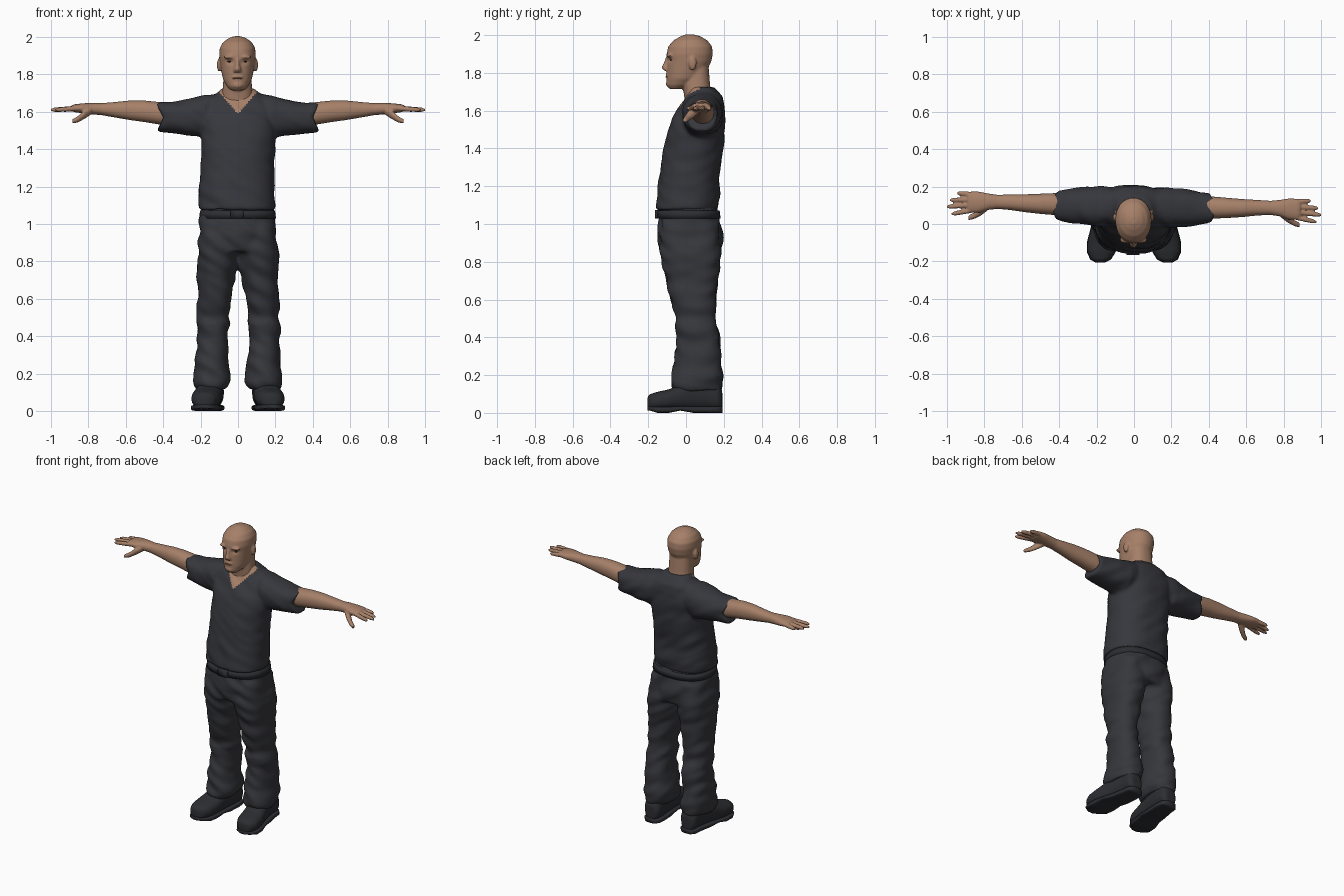
import bpy, bmesh, math
from mathutils import Vector, noise

cube = bpy.data.objects.get("Cube")
if cube:
    bpy.data.objects.remove(cube, do_unlink=True)


def material(name, r, g, b):
    m = bpy.data.materials.new(name)
    m.use_nodes = True
    m.diffuse_color = (r, g, b, 1)
    m.node_tree.nodes["Principled BSDF"].inputs["Base Color"].default_value = (r, g, b, 1)
    return m


SKIN = material("skin", .38, .215, .14)
LIP = material("lip_brown", .25, .13, .085)
EYE = material("eye_dark", .02, .016, .015)
SHIRT = material("shirt_charcoal", .037, .038, .046)
DENIM = material("trouser_charcoal", .037, .038, .045)
BELT = material("belt_dark", .026, .027, .032)
SHOE = material("shoe_dark", .026, .027, .031)


def loft(bm, axis, rings, side=1, power=2.3, n=32):
    """Skin rounded sections; a ring is (position, a_min, a_max, b_min, b_max)."""
    loops = []
    for t, a0, a1, b0, b1 in rings:
        loop = []
        for i in range(n):
            c, s = math.cos(math.tau * i / n), math.sin(math.tau * i / n)
            a = (a0 + a1) / 2 + (a1 - a0) / 2 * math.copysign(abs(c) ** (2 / power), c)
            b = (b0 + b1) / 2 + (b1 - b0) / 2 * math.copysign(abs(s) ** (2 / power), s)
            x, y, z = {"x": (t, a, b), "y": (a, t, b), "z": (a, b, t)}[axis]
            loop.append(bm.verts.new((x * side, y, z)))
        loops.append(loop)
    faces = [bm.faces.new((p[i], p[(i + 1) % n], q[(i + 1) % n], q[i]))
             for p, q in zip(loops, loops[1:]) for i in range(n)]
    faces += [bm.faces.new(loops[0]), bm.faces.new(loops[-1])]
    bmesh.ops.recalc_face_normals(bm, faces=faces)


def ball(bm, center, radii):
    made = bmesh.ops.create_uvsphere(bm, u_segments=20, v_segments=12, radius=1)
    for v in made["verts"]:
        v.co = Vector(center) + Vector(a * b for a, b in zip(v.co, radii))


def finish(name, bm, *mats):
    mesh = bpy.data.meshes.new(name)
    bm.to_mesh(mesh)
    bm.free()
    for m in mats:
        mesh.materials.append(m)
    mesh.shade_smooth()
    obj = bpy.data.objects.new(name, mesh)
    bpy.context.collection.objects.link(obj)
    return obj


def fuse(name, bm, voxel, rounds, *mats, move=None, wrinkle=0):
    """Blend overlapping pieces into one skin, then relax and adjust it."""
    obj = finish(name, bm)
    rem = obj.modifiers.new("blend", "REMESH")
    rem.mode, rem.voxel_size = "VOXEL", voxel
    smooth = obj.modifiers.new("relax", "SMOOTH")
    smooth.factor, smooth.iterations = .5, rounds
    bpy.context.view_layer.update()
    mesh = bpy.data.meshes.new_from_object(obj.evaluated_get(bpy.context.evaluated_depsgraph_get()))
    obj.modifiers.clear()
    obj.data = mesh
    mesh.materials.clear()
    for m in mats:
        mesh.materials.append(m)
    normals = [v.normal.copy() for v in mesh.vertices]
    for v, nrm in zip(mesh.vertices, normals):
        p = v.co.copy()
        if wrinkle:
            v.co += nrm * wrinkle * noise.noise(Vector((p.x * 7, p.y * 7, p.z * 16 + p.x * 9)))
        if move:
            v.co += Vector(move(p))
    mesh.shade_smooth()
    return obj


def arm_sway(p):
    return (0, .008 - .022 * p.x if abs(p.x) > .3 else -.022 * p.x, 0)


# Shirt: torso and both sleeves, with a V-shaped neck opening
bm = bmesh.new()
loft(bm, "z", [(1.075, -.21, .2, -.16, .17), (1.14, -.213, .2, -.155, .178),
               (1.22, -.207, .197, -.145, .175), (1.34, -.197, .192, -.13, .188),
               (1.46, -.2, .2, -.108, .203), (1.56, -.21, .21, -.072, .208),
               (1.62, -.2, .2, -.035, .203), (1.67, -.16, .16, -.005, .192),
               (1.70, -.115, .115, .01, .17), (1.725, -.085, .085, .02, .15)])
for s in (1, -1):
    loft(bm, "x", [(.08, .03, .18, 1.5, 1.70), (.18, -.02, .2, 1.46, 1.69),
                   (.25, -.012, .195, 1.47, 1.672), (.34, .0, .18, 1.488, 1.652),
                   (.4, .012, .172, 1.495, 1.65)], s)


def sleeve_slant(p):
    pull = max(0, abs(p.x) - .3) / .1 * (p.z - 1.57) * .4
    return (math.copysign(pull, p.x), -.022 * p.x, 0)


shirt = fuse("shirt", bm, .01, 6, SHIRT, SKIN, move=sleeve_slant, wrinkle=.008)
for f in shirt.data.polygons:
    c = f.center
    f.material_index = int(c.y < .07 and c.z > 1.59 + 1.15 * abs(c.x) and abs(c.x) < .1)

# Trousers: hips and two loose legs
bm = bmesh.new()
loft(bm, "z", [(1.1, -.195, .19, -.135, .168), (1.02, -.205, .2, -.148, .18),
               (.94, -.212, .207, -.152, .193), (.85, -.213, .21, -.135, .185)])
for s in (1, -1):
    loft(bm, "z", [(1.0, .01, .2, -.13, .17), (.87, -.005, .215, -.143, .188),
                   (.77, .004, .22, -.122, .178), (.6, .042, .217, -.082, .157),
                   (.5, .05, .22, -.05, .157), (.47, .045, .222, -.058, .162),
                   (.4, .055, .222, -.045, .178), (.28, .052, .227, -.062, .185),
                   (.2, .042, .235, -.07, .193), (.15, .042, .235, -.076, .19),
                   (.12, .06, .222, -.06, .185)], s)
fuse("trousers", bm, .011, 5, DENIM, wrinkle=.014)

# Belt and buckle
bm = bmesh.new()
loft(bm, "z", [(1.03, -.208, .203, -.154, .183), (1.072, -.203, .198, -.15, .178)], n=48)
finish("belt", bm, BELT)
bm = bmesh.new()
loft(bm, "y", [(-.165, -.04, .03, 1.03, 1.075), (-.14, -.04, .03, 1.03, 1.075)], power=8)
finish("buckle", bm, BELT)

# Shoes with flat soles, toes turned outwards
FOOT = [(-.205, .155, .205, .085), (-.19, .125, .232, .1), (-.15, .1, .25, .112),
        (-.09, .09, .248, .125), (-.03, .085, .232, .15), (.04, .08, .215, .19),
        (.12, .075, .2, .19), (.17, .08, .195, .16), (.192, .1, .175, .12)]
for s, label in ((1, "left"), (-1, "right")):
    bm = bmesh.new()
    loft(bm, "y", [(y, a, b, .015, top) for y, a, b, top in FOOT], s, 2.4)
    fuse(label + "_shoe", bm, .009, 4, SHOE)
    bm = bmesh.new()
    loft(bm, "y", [(y, a - .002, b + .002, .012 if -.06 < y < .03 or y < -.17 else 0, .034)
                   for y, a, b, top in FOOT], s, 4)
    finish(label + "_sole", bm, BELT)

# Bare arms with hands; fingers are (base y, tip y, tip x)
FINGERS = [(.048, .024, .975), (.076, .062, 1.002), (.103, .098, .985), (.13, .136, .945)]
for s, label in ((1, "left"), (-1, "right")):
    bm = bmesh.new()
    loft(bm, "x", [(.3, .04, .15, 1.52, 1.635), (.42, .03, .148, 1.532, 1.652),
                   (.5, .035, .143, 1.545, 1.66), (.58, .042, .138, 1.556, 1.66),
                   (.66, .052, .135, 1.57, 1.652), (.73, .057, .132, 1.582, 1.646),
                   (.78, .05, .138, 1.586, 1.648), (.83, .034, .147, 1.592, 1.645),
                   (.875, .034, .146, 1.598, 1.64), (.89, .042, .14, 1.604, 1.634)], s, 2.2)
    for base, tip, end in FINGERS:
        ring = []
        for t, r in ((0, .014), (.5, .0135), (.85, .012), (1, .006)):
            y, z = base + (tip - base) * t, 1.618 - .008 * t
            ring.append((.86 + (end - .86) * t, y - r, y + r, z - r, z + r))
        loft(bm, "x", ring, s, 2, 16)
    loft(bm, "x", [(.785, .045, .09, 1.585, 1.63), (.82, .018, .065, 1.562, 1.61),
                   (.855, .0, .034, 1.543, 1.578), (.885, -.008, .018, 1.536, 1.56)], s, 2, 16)
    fuse(label + "_arm", bm, .005, 3, SKIN, move=arm_sway)

# Head: skull, neck, brow, nose, mouth, chin and ears
bm = bmesh.new()
loft(bm, "z", [(1.715, -.035, .035, -.088, -.02), (1.735, -.056, .056, -.102, .03),
               (1.77, -.076, .076, -.102, .08), (1.81, -.085, .085, -.101, .11),
               (1.86, -.093, .093, -.1, .134), (1.90, -.098, .098, -.103, .142),
               (1.94, -.095, .095, -.094, .138), (1.972, -.077, .077, -.066, .113),
               (1.993, -.048, .048, -.03, .078), (2.004, -.018, .018, .0, .04)], power=2.1)
loft(bm, "z", [(1.6, -.09, .09, .0, .14), (1.68, -.086, .086, -.01, .14),
               (1.73, -.078, .078, -.018, .128), (1.83, -.072, .072, -.005, .12)])
loft(bm, "z", [(1.812, -.022, .022, -.118, -.08), (1.828, -.02, .02, -.13, -.08),
               (1.85, -.012, .012, -.12, -.08), (1.885, -.011, .011, -.106, -.08)], power=2)
ball(bm, (0, -.09, 1.742), (.03, .017, .018))
ball(bm, (0, -.092, 1.787), (.034, .016, .016))
for s in (1, -1):
    ball(bm, (s * .04, -.086, 1.893), (.034, .018, .011))
    ball(bm, (s * .098, .035, 1.85), (.012, .021, .036))


def eye_sockets(p):
    reach = ((abs(p.x) - .038) / .02) ** 2 + ((p.z - 1.868) / .013) ** 2
    return (-.003, .009 * math.exp(-reach) if p.y < 0 else 0, 0)


fuse("head", bm, .006, 4, SKIN, move=eye_sockets)

# Eyes and lips
for s, label in ((1, "left"), (-1, "right")):
    bm = bmesh.new()
    ball(bm, (s * .037 - .003, -.076, 1.869), (.016, .009, .006))
    finish(label + "_eye", bm, EYE)
bm = bmesh.new()
ball(bm, (-.003, -.1, 1.779), (.026, .009, .005))
finish("lips", bm, LIP)
